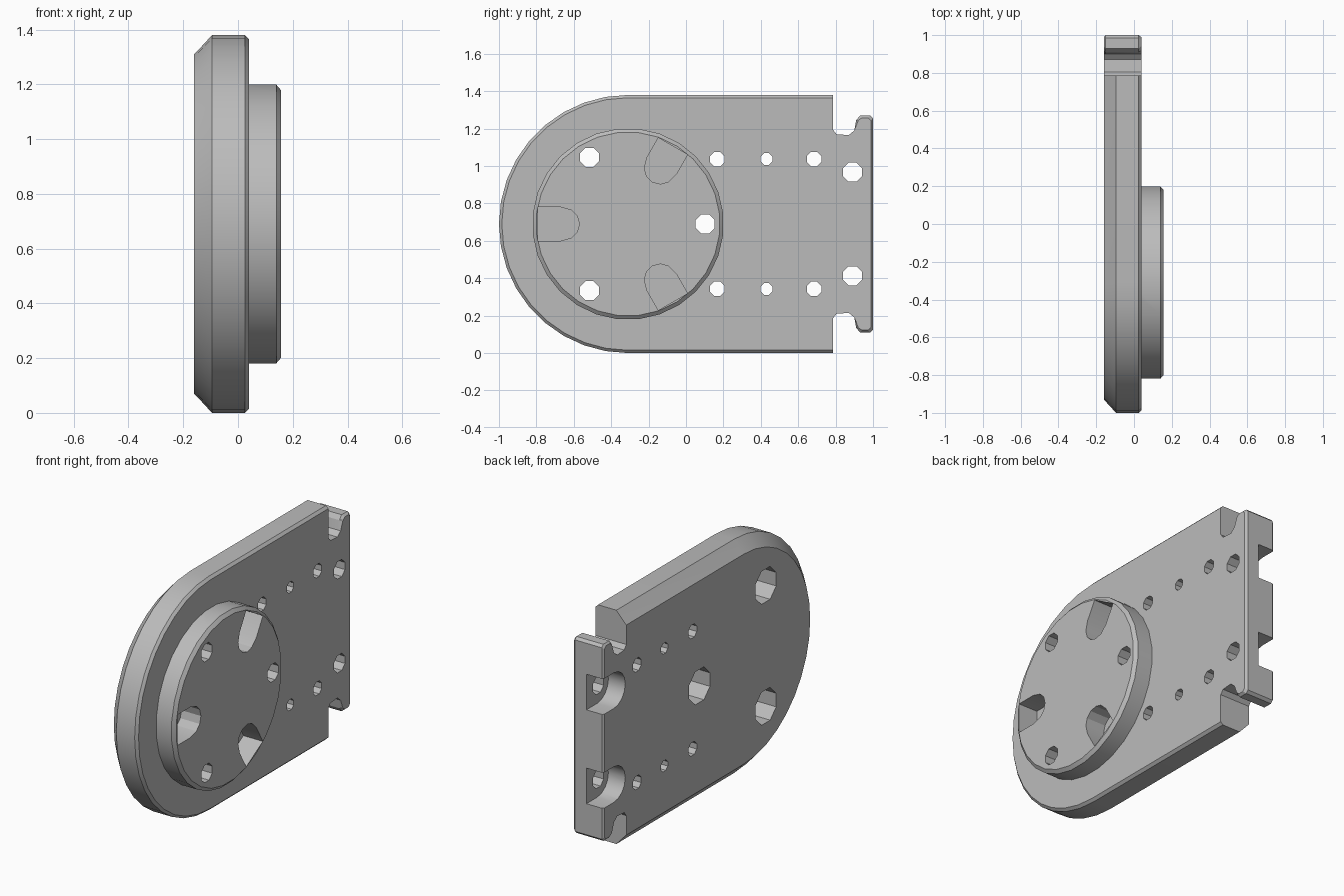
import bpy, bmesh, math

cube = bpy.data.objects.get("Cube")
if cube:
    bpy.data.objects.remove(cube, do_unlink=True)

BACK, FACE, DISC_TOP = -0.16, 0.04, 0.157
CY, CZ = -0.31, 0.69          # centre of the rounded end and of the boss
HALF, STEP = 0.69, 0.785      # half height, y where the body meets the tab

grey = bpy.data.materials.new("plain grey")
grey.use_nodes = True
grey.diffuse_color = (0.5, 0.5, 0.5, 1)
grey.node_tree.nodes["Principled BSDF"].inputs["Base Color"].default_value = (0.5, 0.5, 0.5, 1)


def loft(name, sections):
    """Solid through matching (y, z) outlines placed at given x."""
    bm = bmesh.new()
    rings = [[bm.verts.new((x, y, z)) for y, z in pts] for x, pts in sections]
    n = len(rings[0])
    for a, b in zip(rings, rings[1:]):
        for i in range(n):
            j = (i + 1) % n
            bm.faces.new((a[i], a[j], b[j], b[i]))
    bm.faces.new(rings[0][::-1])
    bm.faces.new(rings[-1])
    bmesh.ops.recalc_face_normals(bm, faces=bm.faces)
    me = bpy.data.meshes.new(name)
    bm.to_mesh(me)
    bm.free()
    ob = bpy.data.objects.new(name, me)
    bpy.context.collection.objects.link(ob)
    me.materials.append(grey)
    return ob


def circle(y, z, r, n):
    return [(y + r * math.cos(math.tau * (i + 0.5) / n),
             z + r * math.sin(math.tau * (i + 0.5) / n)) for i in range(n)]


def plate_outline(cut, tab_cut):
    """Rounded body with a notched tab; only the body takes the wide chamfer."""
    r = HALF - cut
    pts = [(CY + r * math.cos(a), CZ + r * math.sin(a))
           for a in (math.pi * (0.5 + i / 18) for i in range(19))]
    t = tab_cut
    upper = [(STEP, r), (STEP, 0.505), (0.805, 0.48), (0.87, 0.475), (0.9, 0.5),
             (0.91 + t, 0.555), (0.93 + t, 0.58 - t), (0.985 - t, 0.58 - t), (1 - t, 0.565 - t)]
    pts += [(y, CZ - h) for y, h in upper]
    pts += [(y, CZ + h) for y, h in reversed(upper)]
    return pts


def combine(target, tool, operation):
    mod = target.modifiers.new(operation.lower(), 'BOOLEAN')
    mod.operation, mod.object, mod.solver = operation, tool, 'EXACT'
    bpy.context.view_layer.objects.active = target
    bpy.ops.object.modifier_apply(modifier=mod.name)
    bpy.data.objects.remove(tool, do_unlink=True)


def cut(outline, x0, x1):
    combine(plate, loft("cutter", [(x0, outline), (x1, outline)]), 'DIFFERENCE')


# Body and tab, with a wide chamfer behind and a fine one in front
plate = loft("mounting_plate", [
    (BACK, plate_outline(0.07, 0.01)), (BACK + 0.01, plate_outline(0.06, 0)),
    (-0.095, plate_outline(0, 0)), (0.025, plate_outline(0, 0)),
    (FACE, plate_outline(0.015, 0.012))])

# Round boss
boss = loft("boss", [(0, circle(CY, CZ, 0.512, 28)), (0.14, circle(CY, CZ, 0.512, 28)),
                     (DISC_TOP, circle(CY, CZ, 0.492, 28))])
combine(plate, boss, 'UNION')

# Boss holes, wider from behind
for angle in (0, 120, 240):
    a = math.radians(angle)
    y, z = CY + 0.412 * math.cos(a), CZ + 0.412 * math.sin(a)
    cut(circle(y, z, 0.055, 8), -0.3, 0.3)
    cut(circle(y, z, 0.105, 8), -0.3, 0.03)

# Rows of small holes, and tab holes with open-ended pockets behind
for side in (-1, 1):
    for y, r in ((0.167, 0.042), (0.43, 0.034), (0.685, 0.042)):
        cut(circle(y, CZ + side * 0.347, r, 8), -0.3, 0.3)
    z = CZ + side * 0.277
    cut(circle(0.89, z, 0.055, 8), -0.3, 0.3)
    pocket = [(1.1, z + 0.105)]
    pocket += [(0.9 + 0.105 * math.cos(a), z + 0.105 * math.sin(a))
               for a in (math.pi * (0.5 + i / 8) for i in range(9))]
    pocket += [(1.1, z - 0.105)]
    cut(pocket, -0.3, -0.05)

# Rounded pockets in the boss, flat towards the rim
for angle in (60, 180, 300):
    a = math.radians(angle)
    shape = [(0.48, 0.09), (0.36, 0.09)]
    shape += [(0.345 - 0.085 * math.sin(t), 0.085 * math.cos(t))
              for t in (math.pi * i / 6 for i in range(1, 6))]
    shape += [(0.36, -0.09), (0.48, -0.09)]
    cut([(CY + u * math.cos(a) - v * math.sin(a), CZ + u * math.sin(a) + v * math.cos(a))
         for u, v in shape], 0.03, 0.3)

bpy.ops.object.select_all(action='DESELECT')
plate.select_set(True)
bpy.context.view_layer.objects.active = plate
bpy.ops.object.shade_smooth_by_angle(angle=math.radians(25))
